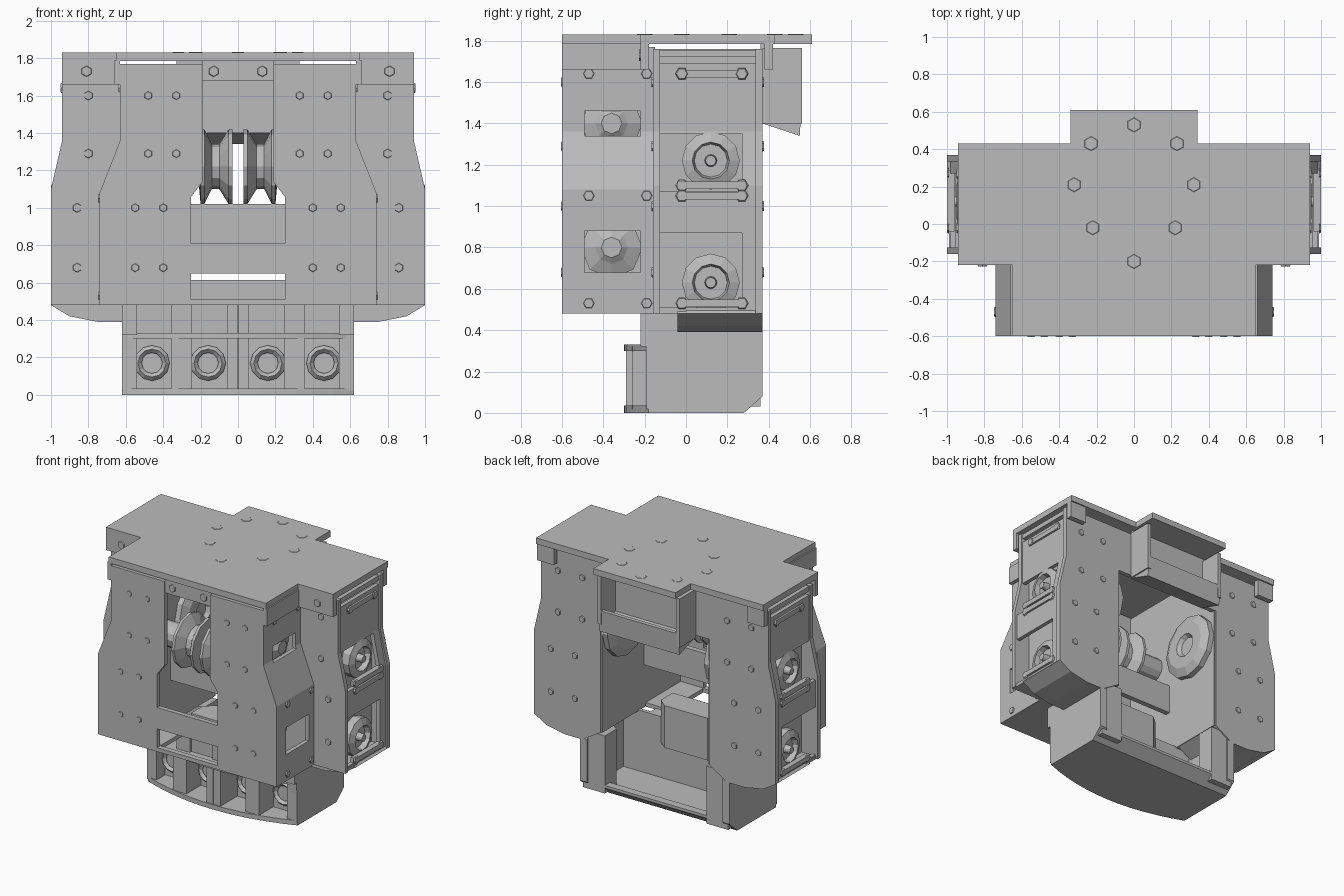
import bpy, bmesh, math
from mathutils import Matrix, Vector

cube = bpy.data.objects.get("Cube")
if cube:
    bpy.data.objects.remove(cube, do_unlink=True)

grey = bpy.data.materials.new("machine grey")
grey.use_nodes = True
grey.diffuse_color = (0.5, 0.5, 0.5, 1)
grey.node_tree.nodes["Principled BSDF"].inputs["Base Color"].default_value = (0.5, 0.5, 0.5, 1)

SIDES = ((1, "left"), (-1, "right"))


def finish(name, bm):
    bmesh.ops.recalc_face_normals(bm, faces=bm.faces)
    mesh = bpy.data.meshes.new(name)
    bm.to_mesh(mesh)
    bm.free()
    mesh.materials.append(grey)
    obj = bpy.data.objects.new(name, mesh)
    bpy.context.collection.objects.link(obj)
    return obj


def prism(name, points, axis, a, b):
    """Extrude a 2D outline along axis x, y or z from a to b."""
    place = {"x": lambda p, d: (d, p[0], p[1]),
             "y": lambda p, d: (p[0], d, p[1]),
             "z": lambda p, d: (p[0], p[1], d)}[axis]
    bm = bmesh.new()
    low = [bm.verts.new(place(p, a)) for p in points]
    high = [bm.verts.new(place(p, b)) for p in points]
    bm.faces.new(low)
    bm.faces.new(high)
    n = len(points)
    for i in range(n):
        j = (i + 1) % n
        bm.faces.new((low[i], low[j], high[j], high[i]))
    return finish(name, bm)


def box(name, x, y, z):
    return prism(name, [(x[0], z[0]), (x[1], z[0]), (x[1], z[1]), (x[0], z[1])], "y", *y)


def pair_prism(name, points, a, b):
    for s, side in SIDES:
        prism(f"{name}_{side}", [(s * x, z) for x, z in points], "y", a, b)


def pair_box(name, x, y, z):
    for s, side in SIDES:
        box(f"{name}_{side}", sorted((s * x[0], s * x[1])), y, z)


def studs(name, centres, direction, radius, depth, sides=6):
    """Small polygonal bolt heads, all in one object."""
    bm = bmesh.new()
    turn = Vector((0, 0, 1)).rotation_difference(Vector(direction)).to_matrix().to_4x4()
    for c in centres:
        bmesh.ops.create_cone(bm, cap_ends=True, segments=sides, radius1=radius,
                              radius2=radius * 0.8, depth=depth,
                              matrix=Matrix.Translation(c) @ turn)
    return finish(name, bm)


def spool(name, centre, s, profile, sides=12):
    """Lathe (distance, radius) pairs around the x axis."""
    bm = bmesh.new()
    rings = []
    for d, r in profile:
        rings.append([bm.verts.new((centre[0] + s * d,
                                    centre[1] + r * math.cos(2 * math.pi * i / sides),
                                    centre[2] + r * math.sin(2 * math.pi * i / sides)))
                      for i in range(sides)])
    for p, q in zip(rings, rings[1:]):
        for i in range(sides):
            j = (i + 1) % sides
            bm.faces.new((p[i], p[j], q[j], q[i]))
    bm.faces.new(rings[0])
    bm.faces.new(rings[-1])
    return finish(name, bm)


def bent_wall(name, top_x, low_x, z0, z1, bend, y0, y1, t=0.03):
    """Side wall band that steps outward between the two bend heights."""
    hi, lo = bend

    def edge(z):
        f = min(1, max(0, (hi - z) / (hi - lo)))
        return top_x + (low_x - top_x) * f
    heights = [z0] + [z for z in (lo, hi) if z0 < z < z1] + [z1]
    outer = [(edge(z), z) for z in heights]
    inner = [(edge(z) - t, z) for z in reversed(heights)]
    pair_prism(name, outer + inner, y0, y1)


# Top plate with stepped outline and downturned lips
half = [(0.65, -0.6), (0.65, -0.22), (0.94, -0.22), (0.94, 0.43), (0.34, 0.43), (0.34, 0.61)]
prism("top_plate", half + [(-x, y) for x, y in reversed(half)], "z", 1.785, 1.83)
pair_box("wing_front_lip", (0.64, 0.94), (-0.22, -0.18), (1.66, 1.79))
pair_box("front_side_lip", (0.63, 0.66), (-0.6, -0.2), (1.66, 1.79))
pair_box("back_corner_lip", (0.8, 0.94), (0.38, 0.42), (1.66, 1.79))
box("front_centre_lip", (-0.19, 0.19), (-0.59, -0.56), (1.68, 1.79))
studs("top_bolts", [(s * x, y, 1.829) for x, y in ((0.23, 0.43), (0.32, 0.21), (0.22, -0.02))
                    for s in (1, -1)] + [(0, 0.53, 1.829), (0, -0.2, 1.829)], (0, 0, 1), 0.045, 0.006)

# Front plates joined by a cross bar
pair_prism("front_plate", [(0.19, 1.77), (0.63, 1.77), (0.63, 1.36), (0.74, 1.08),
                           (0.74, 0.48), (0.25, 0.48), (0.25, 1.06), (0.19, 1.14)], -0.6, -0.565)
box("front_cross_bar", (-0.26, 0.28), (-0.6, -0.565), (0.65, 0.81))
box("front_bottom_edge", (-0.69, 0.69), (-0.6, -0.56), (0.48, 0.51))
pair_box("front_floor", (0.25, 0.74), (-0.6, -0.15), (0.48, 0.51))

# Side walls of the front bay, with two windows each
BEND_F, BEND_R = (1.36, 1.08), (1.36, 1.1)
for i, (z0, z1) in enumerate(((1.46, 1.77), (1.04, 1.34), (0.88, 1.04), (0.48, 0.68))):
    bent_wall(f"front_side_panel_{i}", 0.63, 0.74, z0, z1, BEND_F, -0.57, -0.15)
for i, (y0, y1) in enumerate(((-0.57, -0.49), (-0.22, -0.15))):
    bent_wall(f"front_side_post_{i}", 0.63, 0.74, 0.48, 1.77, BEND_F, y0, y1)

# Rear towers: front and back skins
skin = [(0.45, 1.76), (0.94, 1.76), (0.94, 1.36), (1.0, 1.1), (1.0, 0.48)]
underside = [(0.9, 0.42), (0.75, 0.39), (0.6, 0.39)]
pair_prism("tower_front_skin", skin + [(0.45, 0.48)], -0.16, -0.125)
pair_prism("tower_back_skin", skin + underside + [(0.45, 0.48)], 0.335, 0.37)
pair_box("inner_wall", (0.44, 0.47), (-0.57, 0.36), (0.48, 1.76))
pair_box("tower_floor", (0.45, 0.99), (-0.15, 0.0), (0.48, 0.5))
pair_prism("tower_underside", [(1.0, 0.48)] + underside + [(0.45, 0.48), (0.5, 0.5), (0.98, 0.5)],
           -0.04, 0.36)
pair_box("tower_ceiling", (0.45, 0.93), (-0.14, 0.36), (1.72, 1.755))
for i, (z0, z1) in enumerate(((1.35, 1.69), (0.87, 1.07), (0.48, 0.51))):
    bent_wall(f"tower_side_panel_{i}", 0.93, 0.985, z0, z1, BEND_R, -0.13, 0.34)
bent_wall("tower_back_post", 0.93, 0.985, 0.48, 1.69, BEND_R, 0.27, 0.34)
pair_box("tower_backing", (0.84, 0.87), (-0.13, 0.34), (0.5, 1.4))

# Drive wheels in the windows, wall discs and hanging spools
for s, side in SIDES:
    for level, z in (("upper", 1.22), ("lower", 0.63)):
        spool(f"{level}_side_wheel_{side}", (s * 0.87, 0.12, z), s,
              [(0, 0.14), (0.06, 0.14), (0.08, 0.09), (0.04, 0.08), (0.04, 0.03), (0.09, 0.025)])
    spool(f"inner_wall_disc_{side}", (s * 0.45, 0.12, 1.22), -s,
          [(0, 0.24), (0.05, 0.24), (0.08, 0.18), (0.08, 0.09), (0.05, 0.07)])
    spool(f"front_spool_{side}", (s * 0.03, -0.3, 1.22), s,
          [(0, 0.2), (0.02, 0.2), (0.07, 0.12), (0.11, 0.12), (0.15, 0.2), (0.17, 0.2),
           (0.18, 0.09), (0.42, 0.09)])
    for level, z in (("upper", 1.4), ("lower", 0.8)):
        spool(f"front_bay_{level}_wheel_{side}", (s * 0.47, -0.36, z), s,
              [(0, 0.15), (0.1, 0.15), (0.13, 0.08), (0.15, 0.05)], 8)
for i, z in enumerate((1.64, 1.1, 1.05, 0.53)):
    x = (0.925, 0.945) if z > 1.3 else (0.96, 1.0)
    pair_box(f"side_bar_{i}", x, (-0.04, 0.29), (z - 0.018, z + 0.018))

# Inner cross plate and rear tray under the top plate
box("inner_cross_plate", (-0.45, 0.45), (-0.17, -0.13), (0.8, 1.02))
box("tray_back_wall", (-0.33, 0.33), (0.36, 0.39), (1.4, 1.785))
prism("tray_shelf", [(0.37, 1.44), (0.37, 1.4), (0.55, 1.34), (0.56, 1.5), (0.53, 1.5), (0.52, 1.4)],
      "x", -0.33, 0.33)
pair_box("tray_end", (0.31, 0.34), (0.37, 0.56), (1.4, 1.765))
pair_box("back_top_panel", (0.33, 0.47), (0.335, 0.37), (1.42, 1.76))

# Base: curved floor, end walls, fins and grille
arc = [(0.62 * k / 6, -0.3 + 0.12 * (k / 6) ** 2) for k in range(-6, 7)]
prism("base_floor", arc + [(0.62, 0.28), (-0.62, 0.28)], "z", 0, 0.035)
end = [(-0.18, 0), (0.28, 0), (0.37, 0.08), (0.37, 0.4), (0.3, 0.48), (-0.2, 0.48)]
for s, side in SIDES:
    prism(f"base_end_{side}", end, "x", s * 0.56, s * 0.62)
prism("base_grille_rail", arc + [(0.62, -0.08), (-0.62, -0.08)], "z", 0.3, 0.33)
for i, (x, w, y) in enumerate(((0.58, 0.04, -0.19), (0.3, 0.055, -0.26), (0.03, 0.028, -0.29))):
    pair_box(f"base_fin_{i}", (x - w, x + w), (y, -0.08), (0.02, 0.32))
    pair_box(f"base_upper_fin_{i}", (x - w, x + w), (-0.22, -0.08), (0.32, 0.49))
box("base_inner_wall", (-0.6, 0.6), (-0.09, -0.06), (0.02, 0.49))
prism("base_centre_block", [(-0.25, -0.2), (0.25, -0.2), (0.25, -0.06), (0.18, 0), (-0.18, 0),
                            (-0.25, -0.06)], "z", 0.3, 0.615)
for s, side in SIDES:
    prism(f"base_back_post_{side}", [(s * x, y) for x, y in
          ((0.6, 0.1), (0.42, 0.22), (0.42, 0.36), (0.6, 0.36))], "z", 0.03, 0.46)
prism("base_back_sill", [(0.24, 0), (0.28, 0), (0.36, 0.07), (0.36, 0.09), (0.3, 0.09)],
      "x", -0.58, 0.58)
for i, x in enumerate((-0.46, -0.16, 0.16, 0.46)):
    bpy.ops.mesh.primitive_torus_add(major_segments=12, minor_segments=4, major_radius=0.075,
                                     minor_radius=0.02, location=(x, -0.11, 0.17),
                                     rotation=(math.pi / 2, 0, 0))
    ring = bpy.context.object
    ring.name = f"base_ring_{i}"
    ring.data.materials.append(grey)

# Bolt heads on the front, back and sides
rows = ((1.6, 0.33, 0.48, 0.8), (1.29, 0.33, 0.48, 0.8), (1.0, 0.4, 0.55, 0.86), (0.68, 0.4, 0.55, 0.86))
studs("front_bolts", [(s * x, -0.6, z) for z, a, b, c in rows for x in (a, b) for s in (1, -1)],
      (0, -1, 0), 0.025, 0.01)
studs("wing_front_bolts", [(s * c, -0.16, z) for z, a, b, c in rows for s in (1, -1)],
      (0, -1, 0), 0.028, 0.016)
studs("back_bolts", [(s * x, 0.37, z) for z, a, b, c in rows for x in (c, c - 0.2) for s in (1, -1)],
      (0, 1, 0), 0.028, 0.016)
studs("lip_bolts", [(s * 0.81, -0.22, 1.73) for s in (1, -1)]
      + [(s * 0.13, -0.59, 1.73) for s in (1, -1)], (0, -1, 0), 0.033, 0.016)
for s, side in SIDES:
    studs(f"side_bolts_{side}", [(s * (0.945 if z > 1.3 else 0.995), y, z) for y in (-0.02, 0.27)
                                 for z in (1.64, 1.1, 1.05, 0.53)], (s, 0, 0), 0.032, 0.01)
    studs(f"front_side_bolts_{side}", [(s * (0.63 if z > 1.3 else 0.74), y, z) for y in (-0.47, -0.19)
                                       for z in (1.64, 1.05, 0.53)], (s, 0, 0), 0.03, 0.016)
